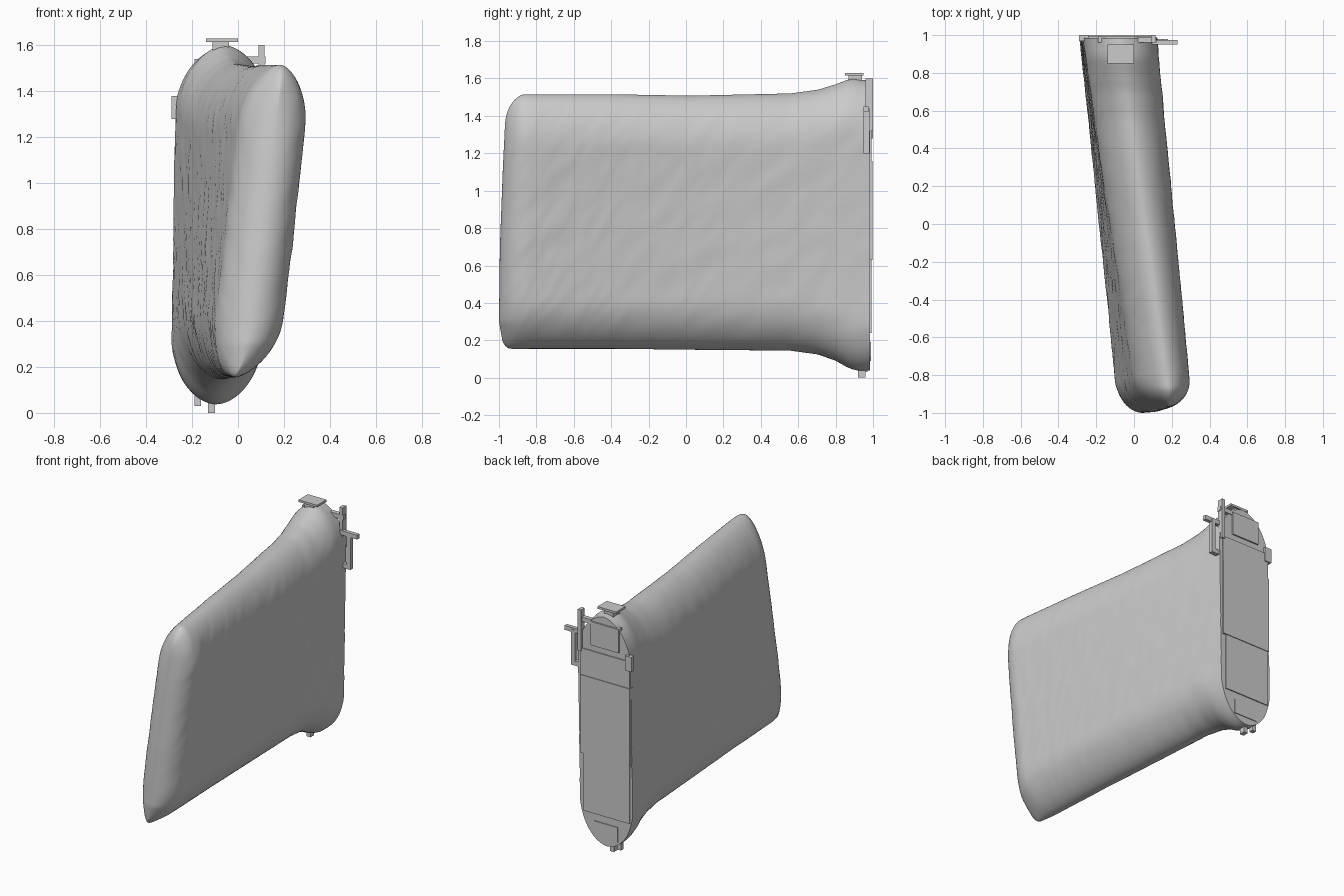
import bpy, bmesh, math
from mathutils import Vector, noise

if "Cube" in bpy.data.objects:
    bpy.data.objects.remove(bpy.data.objects["Cube"])


def lerp(a, b, k):
    return a + (b - a) * k


def curve(points, v):
    """Interpolated profile through a few (position, value) points."""
    for (a, fa), (b, fb) in zip(points, points[1:]):
        if v <= b:
            k = max(0, (v - a) / (b - a))
            return lerp(fa, fb, k)
    return points[-1][1]


TOP = [(-1, 1.515), (-.4, 1.515), (0, 1.508), (.55, 1.52), (.7, 1.54), (.8, 1.57),
       (.88, 1.60), (.97, 1.59)]
BOTTOM = [(-1, .155), (-.4, .155), (0, .15), (.55, .145), (.7, .125), (.8, .09),
          (.87, .05), (.93, .035), (.97, .04)]
FRONT = [(0, -.965), (.16, -.975), (.3, -1.0), (.7, -.995), (1.1, -.98), (1.35, -.968), (1.5, -.955)]
BACK = .985


def rounded(d, w, p=.5):
    """Rounded edge: 0 at the rim, 1 from distance w inwards."""
    q = 1 - min(max(d / w, 0), 1)
    return (1 - q * q) ** p


def cushion_point(s, t, side):
    y0 = lerp(-1, BACK, s)
    # rounded front corners: larger at the top, tight at the bottom
    zt = curve(TOP, y0) - .15 * (1 - rounded(y0 + 1, .1))
    zb = curve(BOTTOM, y0) + .05 * (1 - rounded(y0 + 1, .04))
    z = lerp(zb, zt, t)
    y = lerp(curve(FRONT, z), BACK, s)
    k = (y + 1) / 2
    low = max(0, (.4 - z) / .25) ** 2
    mid = lerp(.105 + .125 * (z - .75) - .04 * low, -.085 + .015 * (z - .8), k)
    half = lerp(.145, .198, k)
    p = .58 if z > .8 else .54
    f = rounded(min(z - zb, zt - z), .29, p) * rounded(y - curve(FRONT, z), .17)
    # fine diagonal cloth wrinkles
    ripple = (.003 * noise.noise(Vector((side * 3, y * 7, z * 7 - y * 4)))
              + .002 * noise.noise(Vector((side * 9, y * 22 - z * 12, z * 9)))) * f
    return Vector((mid + side * (half * f + ripple), y, z))


# main cushion: two bulged sides that meet along the rim
NS, NT = 110, 80
bm = bmesh.new()
S = [(i / NS) ** 1.8 for i in range(NS + 1)]
T = [.5 - .5 * math.cos(math.pi * j / NT) for j in range(NT + 1)]
sides = []
for side in (-1, 1):
    g = [[bm.verts.new(cushion_point(s, t, side)) for t in T] for s in S]
    sides.append(g)
    for i in range(NS):
        for j in range(NT):
            q = [g[i][j], g[i + 1][j], g[i + 1][j + 1], g[i][j + 1]]
            bm.faces.new(q if side > 0 else q[::-1])
# flat torn back end
a, b = sides[0][-1], sides[1][-1]
for j in range(NT):
    bm.faces.new([a[j], a[j + 1], b[j + 1], b[j]])
bmesh.ops.remove_doubles(bm, verts=bm.verts, dist=.0002)
bmesh.ops.recalc_face_normals(bm, faces=bm.faces)
me = bpy.data.meshes.new("cushion")
bm.to_mesh(me)
bm.free()
cushion = bpy.data.objects.new("cushion", me)
bpy.context.collection.objects.link(cushion)
bpy.context.view_layer.objects.active = cushion
cushion.select_set(True)
bpy.ops.object.shade_smooth_by_angle(angle=math.radians(50))


def box(name, x0, x1, y0, y1, z0, z1):
    bpy.ops.mesh.primitive_cube_add(size=1, location=((x0 + x1) / 2, (y0 + y1) / 2, (z0 + z1) / 2))
    o = bpy.context.object
    o.name = name
    o.scale = (x1 - x0, y1 - y0, z1 - z0)


# flat panels covering the back end, slightly stepped
box("back_panel_lower", -.27, .075, .96, .992, .24, .63)
box("back_panel_middle", -.275, .10, .96, .997, .63, 1.16)
box("back_panel_upper", -.27, .10, .96, .992, 1.16, 1.34)
box("back_panel_top", -.19, .02, .96, .995, 1.38, 1.54)
box("back_panel_bottom", -.18, .0, .95, .99, .09, .19)

# ragged strips and tabs around the back end
box("upper_side_strip", .09, .115, .96, 1.0, 1.32, 1.60)
box("upper_side_crossbar", .02, .12, .96, .99, 1.52, 1.55)
box("side_loop_outer", .15, .18, .95, .98, 1.20, 1.44)
box("side_loop_top", .08, .23, .95, .975, 1.42, 1.45)
box("side_loop_bottom", .08, .17, .95, .98, 1.20, 1.23)
box("left_corner_strip", -.29, -.24, .97, 1.0, 1.28, 1.38)
box("top_tab_stem", -.11, -.04, .87, .94, 1.58, 1.62)
box("top_tab_cap", -.14, .0, .85, .95, 1.615, 1.63)
box("bottom_tab", -.19, -.16, .94, .97, .03, .14)
box("bottom_tip", -.13, -.10, .92, .96, .0, .06)
